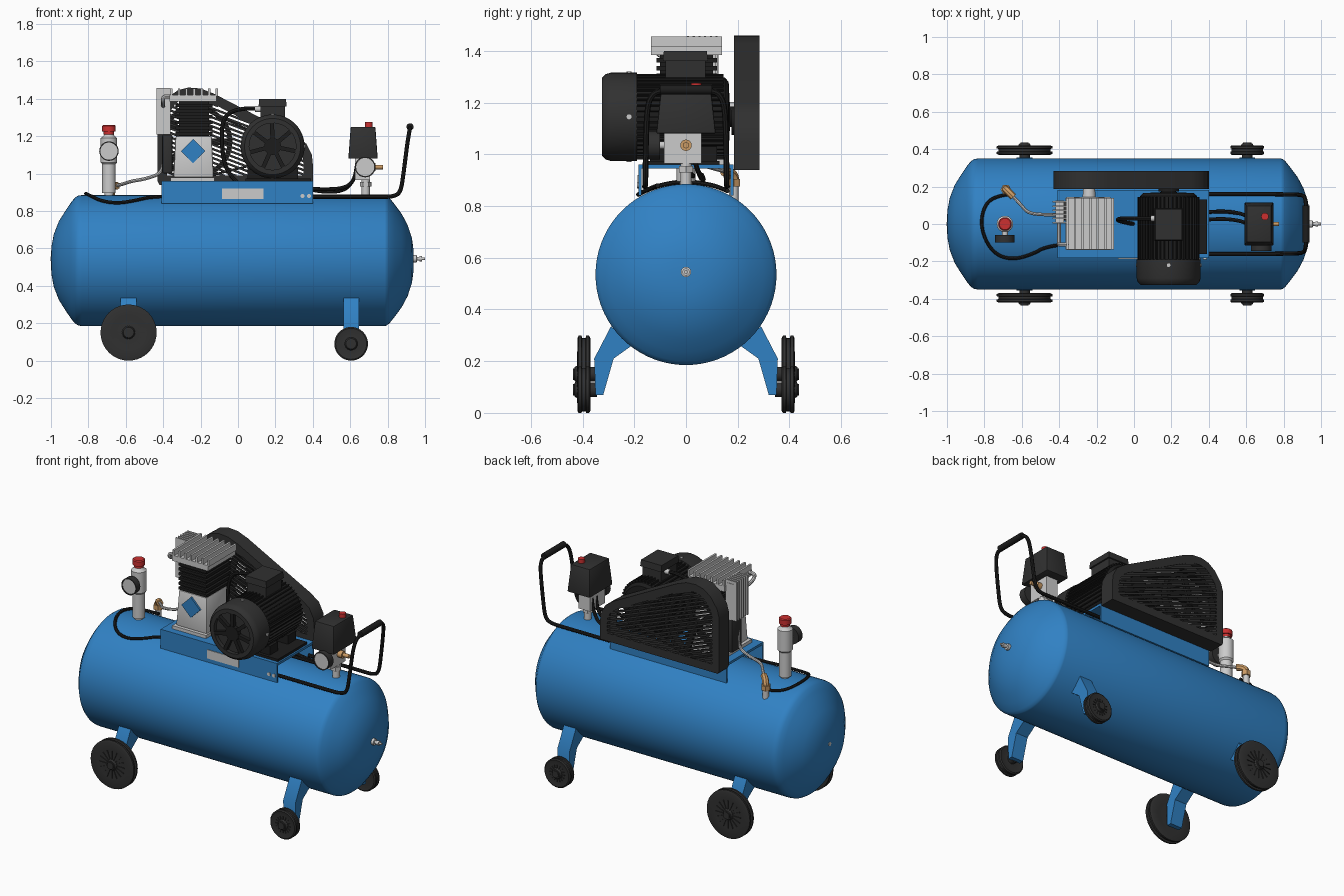
import bpy, bmesh
from math import sin, cos, pi, radians, sqrt
from mathutils import Matrix, Vector

if "Cube" in bpy.data.objects:
    bpy.data.objects.remove(bpy.data.objects["Cube"])

def mat(name, *c):
    m = bpy.data.materials.new(name)
    m.diffuse_color = (*c, 1)
    m.use_nodes = True
    m.node_tree.nodes["Principled BSDF"].inputs["Base Color"].default_value = m.diffuse_color
    return m

BLUE = mat("blue", 0.03, 0.22, 0.55)
BLACK = mat("black", 0.03, 0.03, 0.03)
DARK = mat("dark", 0.012, 0.012, 0.012)
RED = mat("red", 0.6, 0.03, 0.03)
BRASS = mat("brass", 0.6, 0.33, 0.13)
AXES = {'x': Matrix.Rotation(pi / 2, 4, 'Y'), 'y': Matrix.Rotation(-pi / 2, 4, 'X'), 'z': Matrix()}

def finish(name, bm, m):
    bmesh.ops.remove_doubles(bm, verts=bm.verts, dist=1e-5)
    bmesh.ops.recalc_face_normals(bm, faces=bm.faces)
    me = bpy.data.meshes.new(name)
    bm.to_mesh(me)
    bm.free()
    if m:
        me.materials.append(m)
    ob = bpy.data.objects.new(name, me)
    bpy.context.collection.objects.link(ob)
    return ob

def lathe(name, origin, axis, prof, m=None, n=32):
    """prof: (radius, position along axis)"""
    bm = bmesh.new()
    M = Matrix.Translation(origin) @ AXES[axis]
    rows = [[bm.verts.new(M @ Vector((r * cos(2 * pi * i / n), r * sin(2 * pi * i / n), t)))
             for i in range(n)] for r, t in prof]
    for a, b in zip(rows, rows[1:]):
        for i in range(n):
            bm.faces.new((a[i], a[i - 1], b[i - 1], b[i]))
    return finish(name, bm, m)

def cyl(name, origin, axis, r, t0, t1, m=None, n=24):
    return lathe(name, origin, axis, [(0, t0), (r, t0), (r, t1), (0, t1)], m, n)

def add_box(bm, lo, hi, top=1.0, M=Matrix()):
    vs = bmesh.ops.create_cube(bm, size=1)['verts']
    c = (Vector(lo) + Vector(hi)) / 2
    d = Vector(hi) - Vector(lo)
    for v in vs:
        k = top if v.co.z > 0 else 1
        v.co = M @ (c + Vector((v.co.x * d.x * k, v.co.y * d.y * k, v.co.z * d.z)))

def boxes(name, items, m=None, bevel=0):
    bm = bmesh.new()
    for it in items:
        add_box(bm, *it)
    if bevel:
        bmesh.ops.bevel(bm, geom=bm.edges[:], offset=bevel, segments=2, affect='EDGES', profile=0.5)
    return finish(name, bm, m)

def tube(name, pts, r, m=None):
    cu = bpy.data.curves.new(name, 'CURVE')
    cu.dimensions = '3D'
    cu.bevel_depth, cu.bevel_resolution, cu.use_fill_caps, cu.resolution_u = r, 2, True, 6
    sp = cu.splines.new('NURBS')
    sp.points.add(len(pts) - 1)
    for p, q in zip(sp.points, pts):
        p.co = (*q, 1)
    sp.order_u, sp.use_endpoint_u = 3, True
    ob = bpy.data.objects.new(name, cu)
    bpy.context.collection.objects.link(ob)
    if m:
        cu.materials.append(m)
    bpy.ops.object.select_all(action='DESELECT')
    ob.select_set(True)
    bpy.context.view_layer.objects.active = ob
    bpy.ops.object.convert(target='MESH')

def extrude(name, pts, y0, y1, m=None, hole=None):
    """Outline in x,z extruded along y, with an optional matching inner outline."""
    bm = bmesh.new()
    loops = [[bm.verts.new((x, y, z)) for x, z in o] for o in ([pts, hole] if hole else [pts]) for y in (y0, y1)]
    n = len(pts)
    pairs = [(0, 1), (2, 3), (0, 2), (1, 3)] if hole else [(0, 1)]
    for a, b in pairs:
        for i in range(n):
            bm.faces.new((loops[a][i - 1], loops[a][i], loops[b][i], loops[b][i - 1]))
    if not hole:
        bm.faces.new(loops[0])
        bm.faces.new(loops[1])
    return finish(name, bm, m)

# Tank with domed ends
ZT, RT = 0.535, 0.35
left = [(0, -1), (.07, -.998), (.14, -.985), (.21, -.958), (.27, -.92), (.31, -.893), (.335, -.873), (.347, -.855)]
right = [(.347, .795), (.335, .81), (.30, .838), (.25, .875), (.19, .907), (.12, .93), (.06, .938), (0, .94)]
lathe("tank", (0, 0, ZT), 'x', left + [(RT, -.835), (RT, .785)] + right, BLUE, 72)
lathe("drain_valve", (0, 0, ZT + .01), 'x', [(0, .93), (.02, .93), (.02, .955), (.01, .957), (.01, .97),
      (.014, .97), (.014, .985), (.007, .985), (.007, 1), (0, 1)], None, 16)
cyl("end_plug", (0, 0, ZT + .01), 'x', .012, -1.003, -.99, None, 12)

# Legs and wheels, mirrored front to back
leg = [(.21, .26), (.29, .335), (.355, .21), (.35, .07), (.32, .07), (.28, .21)]
for side, s in (("front", -1), ("rear", 1)):
    for x, R in ((-.585, .15), (.605, .09)):
        pos = "left" if x < 0 else "right"
        ob = extrude(f"{side}_{pos}_leg", leg, -.042, .042, BLUE)
        ob.data.transform(Matrix.Translation((x, 0, 0)) @ Matrix.Rotation(s * pi / 2, 4, 'Z'))
        prof = [(0, -.05), (.028, -.05), (.028, -.022), (R * .6, -.02), (R * .92, -.025), (R, -.02), (R, -.009),
                (R * .93, -.007), (R * .93, .007), (R, .009), (R, .02), (R * .92, .025), (R * .6, .02),
                (.035, .022), (.028, .035), (.022, .036), (.022, .042), (0, .042)]
        c = (x, s * .395, R)
        lathe(f"{side}_{pos}_wheel", c, 'y', [(r, t * s) for r, t in prof], BLACK, 40)
        boxes(f"{side}_{pos}_wheel_ribs", [((.03, s * .022 - .004, -.002), (R * .58, s * .022 + .004, .002), 1,
              Matrix.Translation(c) @ Matrix.Rotation(2 * pi * i / 16, 4, 'Y')) for i in range(16)], BLACK)

# Base channel and name plate
boxes("base_channel", [((-.41, -.183, .945), (.4, .183, .96)), ((-.41, -.183, .84), (.4, -.173, .946)),
                       ((-.41, .173, .84), (.4, .183, .946))], BLUE)
boxes("data_plate", [((-.085, -.187, .865), (.135, -.182, .92))])
for x in (.345, .38):
    cyl("base_bolt", (x, -.183, .88), 'y', .011, -.006, .002, None, 12)

# Pump: crankcase, finned cylinder, finned head
boxes("crankcase_foot", [((-.36, -.14, .96), (-.125, .145, .98))])
boxes("crankcase", [((-.345, -.125, .98), (-.13, .13, 1.2), .9)], None, .008)
extrude("diamond_badge", [(-.305, 1.12), (-.24, 1.185), (-.175, 1.12), (-.24, 1.055)], -.127, -.115, BLUE)
boxes("pump_cylinder", [((-.315, -.1, 1.19), (-.155, .105, 1.4))] +
      [((-.333, -.115, 1.205 + .03 * i), (-.137, .12, 1.222 + .03 * i)) for i in range(6)], DARK)
boxes("pump_head", [((-.365, -.135, 1.385), (-.115, .14, 1.42))] +
      [((-.362 + .0405 * i, -.135, 1.415), (-.35 + .0405 * i, .14, 1.455)) for i in range(7)])
lathe("pump_bearing_cover", (-.24, 0, 1.17), 'y', [(0, .1), (.085, .1), (.085, .14), (.035, .145), (.03, .21), (0, .21)])
boxes("aftercooler", [((-.42, .005, 1.22), (-.375, .125, 1.44))] +
      [((-.437, .004 + .022 * i, 1.21), (-.362, .012 + .022 * i, 1.458)) for i in range(6)])
boxes("intake_filter", [((-.405, .02, 1.0), (-.35, .12, 1.21))], BLACK, .01)

# Motor
MC = (.185, 0, 1.145)
lathe("motor_body", MC, 'y', [(0, -.2), (.152, -.2), (.152, .15), (.135, .165), (.04, .17), (.04, .185), (0, .185)], DARK, 48)
boxes("motor_fins", [((.145, -.19, -.003), (.166, .145, .003), 1, Matrix.Translation(MC) @
      Matrix.Rotation(2 * pi * i / 44, 4, 'Y')) for i in range(44)], DARK)
lathe("motor_fan_cover", MC, 'y', [(.15, -.19), (.171, -.19), (.171, -.29), (.165, -.31), (.15, -.325),
                                   (.125, -.325), (.125, -.3), (0, -.3)], BLACK, 48)
boxes("fan_cover_spokes", [((.03, -.323, -.011), (.13, -.298, .011), 1, Matrix.Translation(MC) @
      Matrix.Rotation(2 * pi * i / 7 + .2, 4, 'Y')) for i in range(7)], DARK)
cyl("fan_cover_hub", MC, 'y', .045, -.325, -.298, DARK)
for a in range(4):
    p = Vector((.185 + .171 * cos(a * pi / 2), -.22, 1.145 + .171 * sin(a * pi / 2)))
    cyl("fan_cover_screw", p, 'xz'[a % 2], .01, -.004, .004, None, 12)
boxes("motor_feet", [((.04, -.16, .96), (.39, .13, .975)), ((.05, -.14, .97), (.32, -.06, 1.03)),
                     ((.05, .04, .97), (.32, .12, 1.03))], DARK)
boxes("terminal_box", [((.12, -.08, 1.29), (.25, .075, 1.37)), ((.11, -.09, 1.36), (.26, .085, 1.4), .95)], BLACK)

# Belt guard: hollow rim with borders and slanted slats on both faces
outline = [Vector(p) for p in [(-.42, .94), (-.43, .96), (-.43, 1.29), (-.415, 1.345), (-.37, 1.41), (-.32, 1.447),
           (-.265, 1.46), (-.2, 1.455), (-.13, 1.428), (.31, 1.2), (.365, 1.16), (.395, 1.1), (.4, 1.05), (.4, .94)]]

def inset(pts, d):
    out, n = [], len(pts)
    for i in range(n):
        e1, e2 = (pts[i] - pts[i - 1]).normalized(), (pts[(i + 1) % n] - pts[i]).normalized()
        n1, n2 = Vector((e1.y, -e1.x)), Vector((e2.y, -e2.x))
        out.append(pts[i] + (n1 + n2) * d / (1 + n1.dot(n2)))
    return out

inner = inset(outline, .05)
extrude("belt_guard_rim", outline, .186, .284, BLACK, inset(outline, .006))
SL = -.38
for name, y in (("inner", .186), ("outer", .279)):
    extrude(f"belt_guard_{name}_border", outline, y, y + .005, BLACK, inner)
    items = []
    for k in range(32):
        c = .84 + .024 * k
        hits = []
        for a, b in zip(inner, inner[1:] + inner[:1]):
            fa, fb = a.y - SL * a.x - c, b.y - SL * b.x - c
            if fa * fb < 0:
                hits.append(a.lerp(b, fa / (fa - fb)))
        if len(hits) == 2:
            p, q = sorted(hits, key=lambda v: v.x)
            h = (q - p).length / 2
            mid = (p + q) / 2
            M = Matrix.Translation((mid.x, y, mid.y)) @ Matrix.Rotation(sqrt(.132), 4, 'Y')
            items.append(((-h - .008, .001, -.006), (h + .008, .004, .006), 1, M))
    boxes(f"belt_guard_{name}_slats", items, BLACK)

# Flywheel, pulley and belt inside the guard
lathe("flywheel_rim", (-.225, .235, 1.17), 'y', [(.17, -.025), (.195, -.025), (.195, .025), (.17, .025), (.17, -.025)], DARK, 48)
boxes("flywheel_spokes", [((0, -.01, -.018), (.175, .01, .018), 1, Matrix.Translation((-.225, .235, 1.17)) @
      Matrix.Rotation(2 * pi * i / 5, 4, 'Y')) for i in range(5)], DARK)
cyl("flywheel_hub", (-.225, .235, 1.17), 'y', .04, -.03, .03, DARK)
cyl("motor_pulley", (.185, .235, 1.13), 'y', .055, -.06, .025, DARK)
for s in (1, -1):
    a, b = Vector((-.21, 1.17 + s * .19)), Vector((.19, 1.13 + s * .05))
    extrude("drive_belt", [a, b, b - Vector((0, .012)), a - Vector((0, .012))], .22, .25, DARK)

# Pressure switch with manifold, gauge and outlet
boxes("pressure_switch", [((.59, -.115, 1.08), (.747, .115, 1.25), .84)], BLACK, .006)
cyl("switch_button", (.7, .04, 1.25), 'z', .02, 0, .025, RED)
boxes("manifold", [((.625, -.085, .965), (.705, .06, 1.082))])
cyl("manifold_riser", (.683, 0, 0), 'z', .022, .87, .98)
cyl("riser_nut", (.683, 0, 0), 'z', .032, .93, .955, None, 6)
lathe("outlet", (0, 0, 1.035), 'x', [(0, .7), (.022, .7), (.022, .735), (.012, .735), (.012, .775), (0, .775)], BRASS, 16)

def gauge(name, x, y0, y1, z, r):
    lathe(name, (x, 0, z), 'y', [(0, y1), (r, y1), (r, y0), (r * .88, y0), (r * .88, y0 + .005)], BLACK)
    cyl(name + "_face", (x, 0, z), 'y', r * .89, y0 + .004, y1 - .005)

gauge("switch_gauge", .68, -.145, -.1, 1.035, .055)
cyl("switch_gauge_stem", (.67, 0, 1.035), 'y', .015, -.11, -.05)

# Regulator column with gauge and red cap
lathe("regulator", (-.69, 0, 0), 'z', [(0, .86), (.025, .86), (.025, .895), (.036, .895), (.036, 1.05), (.044, 1.06),
      (.044, 1.19), (.03, 1.2), (.02, 1.22), (0, 1.22)])
lathe("regulator_cap", (-.69, 0, 0), 'z', [(0, 1.21), (.028, 1.21), (.028, 1.225), (.036, 1.225), (.036, 1.255), (.03, 1.26), (0, 1.26)], RED)
gauge("regulator_gauge", -.69, -.1, -.06, 1.12, .052)
cyl("regulator_gauge_stem", (-.69, 0, 1.12), 'y', .015, -.07, 0)

# Check valve and air pipes
cyl("check_valve_stem", (-.685, .185, 0), 'z', .018, .81, .89)
cyl("check_valve_nut", (-.685, .185, 0), 'z', .028, .875, .905, BRASS, 6)
tube("check_valve_elbow", [(-.685, .185, .9), (-.685, .185, .935), (-.645, .145, .935)], .02, BRASS)
tube("delivery_pipe", [(-.395, .05, 1.22), (-.395, .05, 1.08), (-.41, .05, 1.0), (-.5, .05, .97), (-.57, .06, .96),
                       (-.61, .11, .945), (-.65, .15, .935)], .009)
tube("head_pipe", [(-.35, -.11, 1.41), (-.4, -.11, 1.42), (-.4, -.11, 1.38), (-.4, .01, 1.36), (-.4, .05, 1.36)], .011)
loop = [(-.66, .16), (-.74, .15), (-.8, .1), (-.82, 0), (-.79, -.1), (-.73, -.17), (-.64, -.19), (-.54, -.16), (-.47, -.12), (-.38, -.11)]
tube("unloader_hose", [(x, y, ZT + .012 + sqrt(RT ** 2 - y ** 2)) for x, y in loop], .009, DARK)

# Electric cables
for i, y in enumerate((.06, .02)):
    tube("switch_cable", [(.36, y, .92), (.45, y + .01, .9 + .015 * i), (.56, y, .905 + .015 * i), (.61, y - .02, .95),
                          (.63, y - .03, 1.0), (.64, y - .03, 1.09)], .01, DARK)
tube("motor_cable", [(.12, .03, 1.345), (.05, .03, 1.355), (-.08, .03, 1.32), (-.09, .02, 1.15), (-.06, .01, 1.0), (.0, 0, .95)], .011, DARK)
cyl("cable_gland", (0, .03, 1.345), 'x', .016, .09, .125, None, 12)

# Push handle
half = [(.38, .16, .876), (.74, .16, .876), (.83, .158, .876), (.87, .157, .9), (.885, .156, 1.0), (.905, .152, 1.16),
        (.915, .14, 1.22), (.92, .105, 1.25)]
tube("handle", half + [(x, -y, z) for x, y, z in reversed(half)], .011, DARK)
cyl("handle_grip", (.92, 0, 1.25), 'y', .019, -.1, .1, DARK)

# Smooth shading with sharp edges kept
bpy.ops.object.select_all(action='SELECT')
bpy.context.view_layer.objects.active = bpy.context.selected_objects[0]
bpy.ops.object.shade_smooth_by_angle(angle=radians(32))
